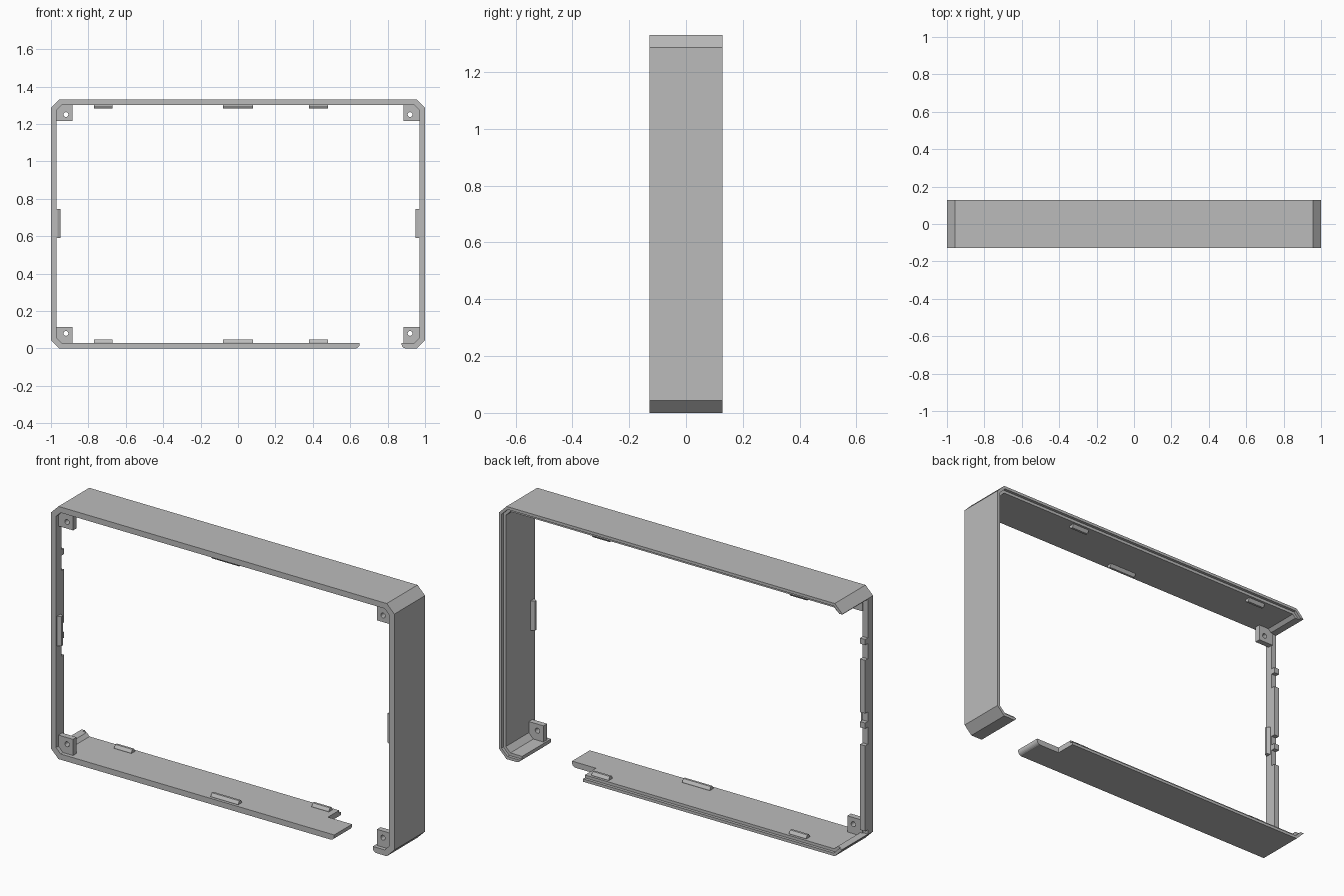
import bpy, bmesh, math
from mathutils import Vector

cube = bpy.data.objects.get("Cube")
if cube:
    bpy.data.objects.remove(cube, do_unlink=True)

WIDTH, HEIGHT, DEPTH = 2.0, 1.33, 0.256
WALL, CHAMFER = 0.03, 0.044
FRONT, BACK = -DEPTH / 2, DEPTH / 2
MID = HEIGHT / 2

grey = bpy.data.materials.new("light_grey")
grey.use_nodes = True
grey.diffuse_color = (0.5, 0.5, 0.5, 1)
grey.node_tree.nodes["Principled BSDF"].inputs["Base Color"].default_value = (0.5, 0.5, 0.5, 1)


def make_object(name, bm):
    bmesh.ops.recalc_face_normals(bm, faces=bm.faces)
    mesh = bpy.data.meshes.new(name)
    bm.to_mesh(mesh)
    bm.free()
    mesh.materials.append(grey)
    obj = bpy.data.objects.new(name, mesh)
    bpy.context.collection.objects.link(obj)
    return obj


def prism(name, points, axis, low, high):
    """Extrude a 2D outline along an axis; points hold the other two axes in order."""
    bm = bmesh.new()

    def place(p, level):
        co = list(p)
        co.insert(axis, level)
        return bm.verts.new(co)

    ends = [[place(p, level) for p in points] for level in (low, high)]
    bm.faces.new(ends[0])
    bm.faces.new(ends[1])
    for i in range(len(points)):
        j = (i + 1) % len(points)
        bm.faces.new((ends[0][i], ends[0][j], ends[1][j], ends[1][i]))
    return make_object(name, bm)


def box(name, x, y, z):
    return prism(name, [(x[0], z[0]), (x[1], z[0]), (x[1], z[1]), (x[0], z[1])], 1, *y)


def cut(obj, cutter):
    """Subtract the cutter, keep the result and remove the cutter."""
    mod = obj.modifiers.new("cut", 'BOOLEAN')
    mod.object, mod.operation, mod.solver = cutter, 'DIFFERENCE', 'EXACT'
    graph = bpy.context.evaluated_depsgraph_get()
    mesh = bpy.data.meshes.new_from_object(obj.evaluated_get(graph))
    obj.modifiers.clear()
    obj.data = mesh
    bpy.data.objects.remove(cutter, do_unlink=True)


def outline(inset):
    """Chamfered rectangle, offset inwards."""
    w, h = WIDTH / 2 - inset, MID - inset
    c = CHAMFER - inset * (2 - math.sqrt(2))
    return [(w - c, h), (w, h - c), (w, c - h), (w - c, -h),
            (c - w, -h), (-w, c - h), (-w, h - c), (c - w, h)]


# Frame shell: wall section with a stepped lip at the back
section = [(0, FRONT), (0, BACK), (WALL / 2, BACK), (WALL / 2, BACK - 0.015),
           (WALL, BACK - 0.015), (WALL, FRONT)]
bm = bmesh.new()
loops = [[bm.verts.new((x, y, z + MID)) for x, z in outline(i)] for i, y in section]
for a, b in zip(loops, loops[1:] + loops[:1]):
    for i in range(8):
        j = (i + 1) % 8
        bm.faces.new((a[i], a[j], b[j], b[i]))
frame = make_object("frame_shell", bm)

# Bottom opening with rounded lower edges
left, right, r = 0.65, 0.875, 0.022
arc = [(r * (1 - math.cos(a)), r * (1 - math.sin(a)))
       for a in (math.pi / 2 * i / 5 for i in range(6))]
gap = [(left - dx, dz) for dx, dz in reversed(arc)]
gap += [(left, 0.1), (right, 0.1)]
gap += [(right + dx, dz) for dx, dz in arc]
gap += [(right + r, -0.1), (left - r, -0.1)]
cut(frame, prism("gap_cutter", gap, 1, -0.3, 0.3))
cut(frame, box("step_cutter", (0.51, 0.8), (0.02, 0.3), (-0.1, 0.1)))

# Side wall cut back to a narrow strip with raised tabs
shallow, deep = FRONT + 0.044, FRONT + 0.066
tabs = [(0.07, 0.52), (0.61, 0.64), (0.69, 0.97), (1.05, 1.08)]
edge = [(shallow, 0.047)]
for low, high in tabs:
    edge += [(shallow, low), (deep, low), (deep, high), (shallow, high)]
edge += [(shallow, HEIGHT - 0.047), (0.3, HEIGHT - 0.047), (0.3, 0.047)]
cut(frame, prism("side_cutter", edge, 0, -1.1, -0.9))

# Corner brackets with screw holes
for sx, side in ((-1, "right"), (1, "left")):
    for sz, level in ((-1, "lower"), (1, "upper")):
        xs = sorted((sx * 0.885, sx * 0.973))
        zs = sorted((MID + sz * (MID - 0.115), MID + sz * (MID - 0.027)))
        bracket = box(f"{level}_{side}_bracket", xs, (FRONT + 0.02, FRONT + 0.05), zs)
        cx, cz = sx * 0.92, MID + sz * (MID - 0.08)
        hole = [(cx + 0.013 * math.cos(a), cz + 0.013 * math.sin(a))
                for a in (math.tau * i / 16 for i in range(16))]
        cut(bracket, prism("hole_cutter", hole, 1, -0.3, 0.3))


# Snap ridges with a tapered section: base points sit inside the wall
def ridge(y, height):
    return [(y - 0.015, -0.004), (y + 0.015, -0.004), (y + 0.015, 0.004),
            (y + 0.006, height), (y - 0.006, height), (y - 0.015, 0.004)]


for name, low, high, y in (("right", -0.77, -0.67, 0.085),
                           ("middle", -0.08, 0.08, FRONT + 0.03),
                           ("left", 0.38, 0.48, 0.085)):
    prism(f"lower_{name}_ridge", [(p, WALL + h) for p, h in ridge(y, 0.018)], 0, low, high)
    prism(f"upper_{name}_ridge", [(p, HEIGHT - WALL - h) for p, h in ridge(y, 0.018)],
          0, low, high)
for sx, side in ((-1, "right"), (1, "left")):
    prism(f"{side}_side_ridge",
          [(sx * (1 - WALL - h), p) for p, h in ridge(FRONT + 0.022, 0.02)], 2, 0.59, 0.745)
